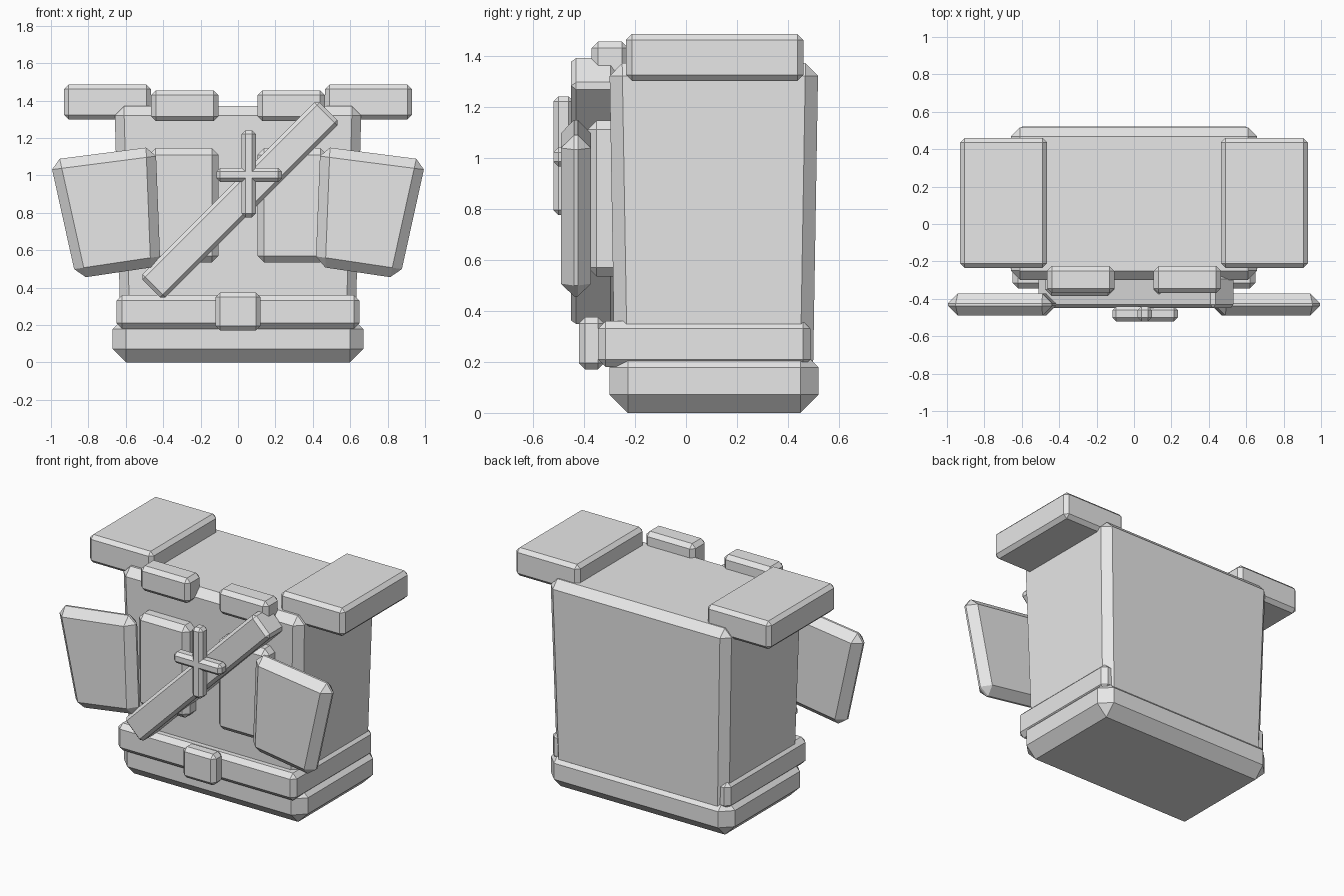
import bpy, bmesh
from math import radians
from mathutils import Matrix, Vector

if "Cube" in bpy.data.objects:
    bpy.data.objects.remove(bpy.data.objects["Cube"], do_unlink=True)

grey = bpy.data.materials.new("light grey")
grey.use_nodes = True
COLOUR = (0.8, 0.8, 0.8, 1)
grey.diffuse_color = COLOUR
grey.node_tree.nodes["Principled BSDF"].inputs["Base Color"].default_value = COLOUR


def finish(name, bm, chamfer):
    """Chamfer every edge and turn the mesh into a flat shaded object."""
    bmesh.ops.recalc_face_normals(bm, faces=bm.faces[:])
    bmesh.ops.bevel(bm, geom=bm.edges[:], offset=chamfer, segments=1,
                    profile=0.5, affect='EDGES', clamp_overlap=True)
    bmesh.ops.recalc_face_normals(bm, faces=bm.faces[:])
    mesh = bpy.data.meshes.new(name)
    bm.to_mesh(mesh)
    bm.free()
    mesh.materials.append(grey)
    obj = bpy.data.objects.new(name, mesh)
    bpy.context.collection.objects.link(obj)
    return obj


def box(name, x, y, z, chamfer, spin=0, taper=(1, 1)):
    """Chamfered box from its ranges; taper scales the bottom, spin turns it about y."""
    bm = bmesh.new()
    bmesh.ops.create_cube(bm, size=1)
    centre = Vector([(r[0] + r[1]) / 2 for r in (x, y, z)])
    size = [r[1] - r[0] for r in (x, y, z)]
    for v in bm.verts:
        if v.co.z < 0:
            v.co.x *= taper[0]
            v.co.y *= taper[1]
        v.co = Vector([c * s for c, s in zip(v.co, size)])
    bm.transform(Matrix.Translation(centre) @ Matrix.Rotation(radians(spin), 4, 'Y'))
    return finish(name, bm, chamfer)


def plate(name, outline, front, back, chamfer):
    """Chamfered plate from an (x, z) outline."""
    bm = bmesh.new()
    face = bm.faces.new([bm.verts.new((x, front, z)) for x, z in outline])
    side = bmesh.ops.extrude_face_region(bm, geom=[face])
    bmesh.ops.translate(bm, vec=(0, back - front, 0),
                        verts=[g for g in side["geom"] if isinstance(g, bmesh.types.BMVert)])
    return finish(name, bm, chamfer)


# Body, base and belt
box("torso", (-0.66, 0.66), (-0.30, 0.518), (0.15, 1.37), 0.05, taper=(0.95, 0.95))
box("base", (-0.67, 0.67), (-0.30, 0.52), (0, 0.25), 0.072)
box("belt", (-0.65, 0.65), (-0.345, 0.488), (0.18, 0.36), 0.03)
box("buckle", (-0.12, 0.12), (-0.42, -0.32), (0.17, 0.375), 0.025)

# Paired parts on both sides
for side, s in (("left", 1), ("right", -1)):
    box(side + "_shoulder_pad", sorted((0.465 * s, 0.93 * s)), (-0.235, 0.46), (1.30, 1.485), 0.024)
    box(side + "_collar_block", sorted((0.105 * s, 0.465 * s)), (-0.37, -0.225), (1.29, 1.455), 0.026)
    box(side + "_chest_panel", sorted((0.105 * s, 0.475 * s)), (-0.385, -0.2), (0.535, 1.145), 0.035)
    flap = [(1.005, 1.082), (0.44, 1.155), (0.415, 0.515), (0.865, 0.448)]
    plate(side + "_coat_flap", [(x * s, z) for x, z in flap], -0.49, -0.372, 0.052)

# Diagonal sash with a cross on it
box("sash", (-0.66, 0.68), (-0.45, -0.275), (0.782, 0.956), 0.02, spin=-45)
box("cross_upright", (0.02, 0.095), (-0.52, -0.44), (0.775, 1.24), 0.02)
box("cross_bar", (-0.115, 0.235), (-0.52, -0.44), (0.965, 1.04), 0.02)
